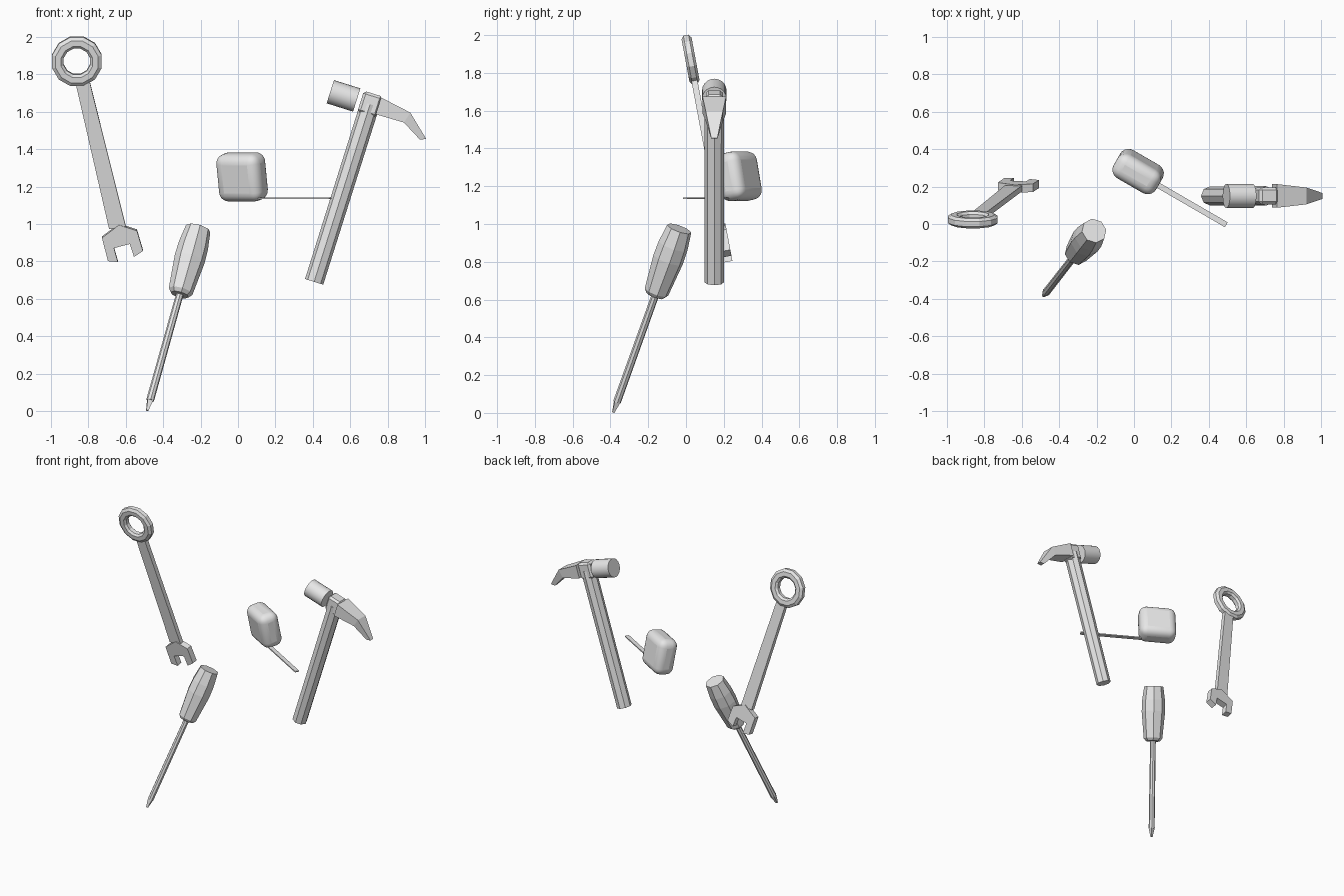
import bpy, bmesh, math
from mathutils import Vector, Matrix

if "Cube" in bpy.data.objects:
    bpy.data.objects.remove(bpy.data.objects["Cube"], do_unlink=True)

GREY = (0.8, 0.8, 0.8, 1)
mat = bpy.data.materials.new("light_grey")
mat.use_nodes = True
mat.diffuse_color = GREY
mat.node_tree.nodes["Principled BSDF"].inputs["Base Color"].default_value = GREY


def finish(name, bm, frame):
    """Turn a bmesh into a named object placed by a frame matrix."""
    bmesh.ops.recalc_face_normals(bm, faces=bm.faces)
    me = bpy.data.meshes.new(name)
    bm.to_mesh(me)
    bm.free()
    me.materials.append(mat)
    ob = bpy.data.objects.new(name, me)
    bpy.context.collection.objects.link(ob)
    ob.matrix_world = frame
    return ob


def loft(name, rings, frame, closed=False):
    """Skin a row of equal rings; cap the ends, or join last to first."""
    bm = bmesh.new()
    rows = [[bm.verts.new(p) for p in ring] for ring in rings]
    n = len(rows[0])
    pairs = list(zip(rows, rows[1:])) + ([(rows[-1], rows[0])] if closed else [])
    for a, b in pairs:
        for i in range(n):
            j = (i + 1) % n
            bm.faces.new((a[i], a[j], b[j], b[i]))
    if not closed:
        bm.faces.new(rows[0])
        bm.faces.new(rows[-1])
    return finish(name, bm, frame)


def lathe(name, profile, sides, frame, closed=False, phase=0.0):
    """Turn (radius, height) pairs around local z."""
    angles = [phase + 2 * math.pi * i / sides for i in range(sides)]
    rings = [[(r * math.cos(a), r * math.sin(a), h) for a in angles] for r, h in profile]
    return loft(name, rings, frame, closed)


def plate(name, outline, half, frame):
    """Extrude an x-z outline along y."""
    return loft(name, [[(x, y, z) for x, z in outline] for y in (-half, half)], frame)


def box(name, size, frame, bevel=0, segments=1):
    bm = bmesh.new()
    bmesh.ops.create_cube(bm, size=1)
    bmesh.ops.scale(bm, vec=size, verts=bm.verts)
    ob = finish(name, bm, frame)
    if bevel:
        mod = ob.modifiers.new("rounding", "BEVEL")
        mod.width, mod.segments = bevel, segments
    return ob


def smooth(ob):
    bpy.ops.object.select_all(action="DESELECT")
    ob.select_set(True)
    bpy.context.view_layer.objects.active = ob
    bpy.ops.object.shade_smooth_by_angle(angle=math.radians(40))


def place(loc, angle, axis):
    return Matrix.Translation(loc) @ Matrix.Rotation(math.radians(angle), 4, axis)


# Hammer: octagonal handle, chamfered block, round face, bent claw
hammer = place((0.706, 0.15, 1.64), 17.5, "Y")
lathe("hammer_handle", [(0.051, -0.995), (0.052, 0.0)], 8, hammer)
box("hammer_block", (0.106, 0.09, 0.118), hammer, 0.014)
along_x = Matrix.Rotation(math.pi / 2, 4, "Y")
smooth(lathe("hammer_face", [(0.065, -0.223), (0.065, -0.075)], 20, hammer @ along_x))
claw = [(0.045, 0.052, -0.042, 0.063), (0.21, 0.022, -0.039, 0.045), (0.326, -0.087, -0.1, 0.016)]
claw_rings = []
for i, (x, top, low, w) in enumerate(claw):
    lean = 0.008 * i
    claw_rings.append([(x + lean, -w, top), (x + lean, w, top), (x - lean, w, low), (x - lean, -w, low)])
loft("hammer_claw", claw_rings, hammer)

# Screwdriver: lathed along its leaning axis
tip, top = Vector((-0.485, -0.385, 0.003)), Vector((-0.213, -0.036, 0.975))
axis = top - tip
driver = Matrix.Translation(tip) @ axis.to_track_quat("Z", "Y").to_matrix().to_4x4()
length = axis.length
lathe("screwdriver_handle",
      [(0.05, 0.68), (0.066, 0.7), (0.083, 0.89), (0.081, 0.97), (0.068, length)], 8, driver)
lathe("screwdriver_shaft", [(0.021, 0.06), (0.02, 0.7)], 8, driver)
lathe("screwdriver_tip", [(0.008, 0.0), (0.023, 0.07)], 4, driver)

# Wrench: ring end, flat bar and open jaw in one tilted plane
wrench = place((-0.861, 0.024, 1.87), 10.6, "X")
half_profile = [(0.137, 0.014), (0.118, 0.027), (0.087, 0.027), (0.073, 0.014)]
ring_profile = half_profile + [(r, -h) for r, h in reversed(half_profile)]
lathe("wrench_ring", ring_profile, 12, wrench @ Matrix.Rotation(math.pi / 2, 4, "X"),
      closed=True, phase=math.pi / 12)
bar = [(-0.008, -0.112), (0.066, -0.1), (0.262, -0.9), (0.172, -0.91)]
plate("wrench_bar", bar, 0.016, wrench)
jaw = [(0.134, -0.957), (0.166, -1.083), (0.219, -1.088), (0.198, -1.012), (0.283, -0.99),
       (0.305, -1.06), (0.353, -1.028), (0.321, -0.918), (0.225, -0.887)]
plate("wrench_jaw", jaw, 0.022, wrench)

# Tape measure: rounded case leaning sideways, with a thin blade pulled out
case = place((0.022, 0.28, 1.252), -30, "Z") @ Matrix.Rotation(math.radians(11), 4, "X")
smooth(box("tape_case", (0.262, 0.145, 0.258), case, 0.052, 5))
start, end = Vector((0.07, 0.241, 1.137)), Vector((0.493, -0.004, 1.137))
blade = end - start
heading = math.degrees(math.atan2(blade.y, blade.x))
box("tape_blade", (blade.length, 0.03, 0.008), place((start + end) / 2, heading, "Z"))
